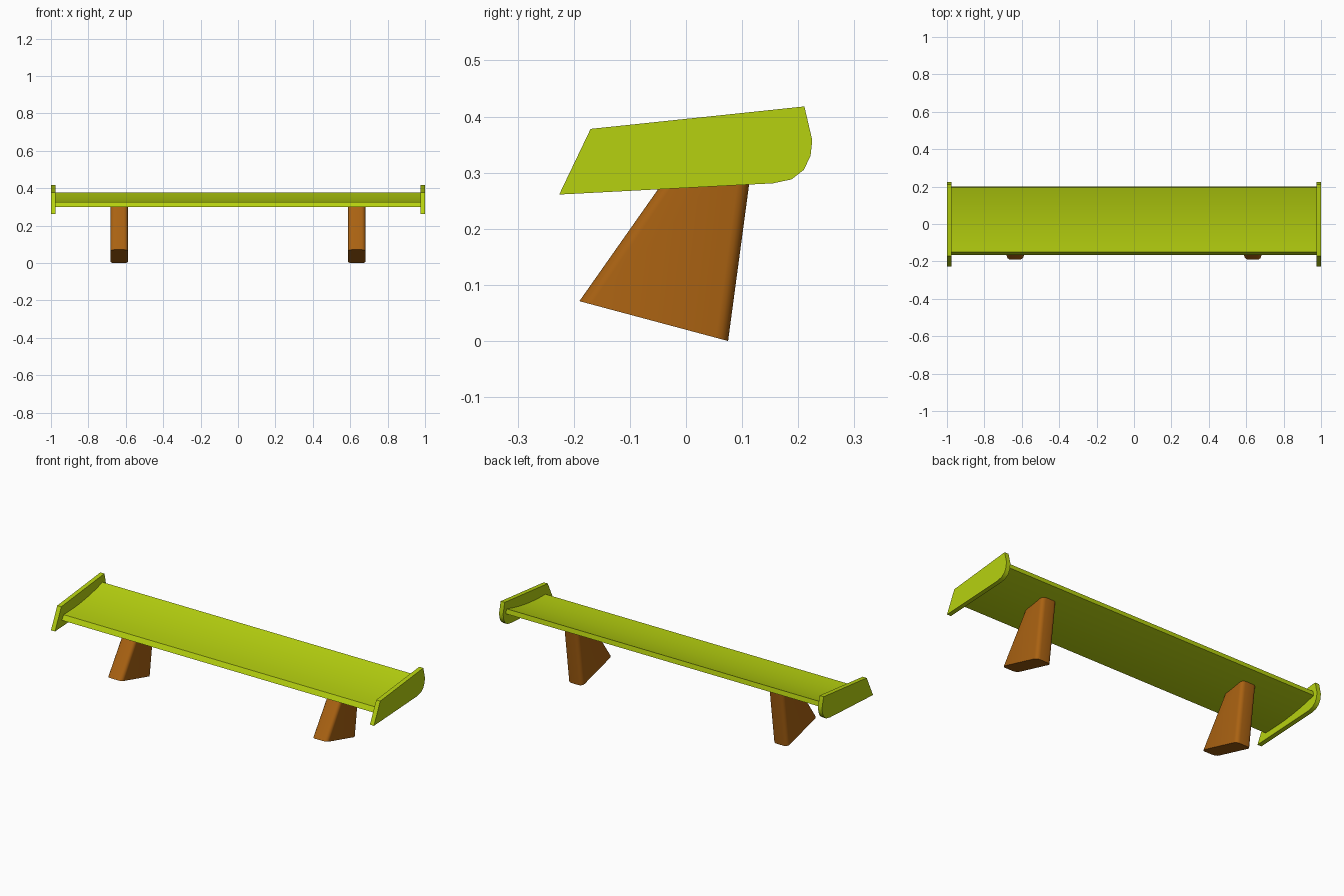
import bpy, bmesh, math
from mathutils import Vector

cube = bpy.data.objects.get("Cube")
if cube:
    bpy.data.objects.remove(cube, do_unlink=True)


def make_material(name, rgb):
    mat = bpy.data.materials.new(name)
    mat.use_nodes = True
    mat.diffuse_color = (*rgb, 1)
    mat.node_tree.nodes["Principled BSDF"].inputs["Base Color"].default_value = (*rgb, 1)
    return mat


LIME = make_material("lime green", (0.47, 0.64, 0.005))
BROWN = make_material("orange brown", (0.40, 0.122, 0.006))


def loft(name, ring_a, ring_b, mat):
    """Closed solid between two matching rings, with smooth sides."""
    bm = bmesh.new()
    a = [bm.verts.new(p) for p in ring_a]
    b = [bm.verts.new(p) for p in ring_b]
    n = len(a)
    bm.faces.new(a)
    bm.faces.new(b[::-1])
    for i in range(n):
        j = (i + 1) % n
        bm.faces.new((a[i], b[i], b[j], a[j]))
    bmesh.ops.recalc_face_normals(bm, faces=bm.faces)
    mesh = bpy.data.meshes.new(name)
    bm.to_mesh(mesh)
    bm.free()
    mesh.materials.append(mat)
    obj = bpy.data.objects.new(name, mesh)
    bpy.context.collection.objects.link(obj)
    bpy.ops.object.select_all(action="DESELECT")
    obj.select_set(True)
    bpy.context.view_layer.objects.active = obj
    bpy.ops.object.shade_smooth_by_angle(angle=math.radians(30))
    return obj


def extrude_x(name, profile, x0, x1, mat):
    return loft(name, [(x0, y, z) for y, z in profile],
                [(x1, y, z) for y, z in profile], mat)


# Wing blade: nearly flat at the front, sweeping up towards the back
STEPS = 14


def sweep(y0, y1, z0, rise):
    return [(y0 + (y1 - y0) * i / STEPS, z0 + rise * (i / STEPS) ** 2.1)
            for i in range(STEPS + 1)]


blade = sweep(-0.15, 0.195, 0.326, 0.05) + sweep(-0.165, 0.2, 0.3, 0.05)[::-1]
extrude_x("wing_blade", blade, -0.98, 0.98, LIME)

# End plates with a rounded lower back corner
plate = [(-0.226, 0.261), (-0.17, 0.378), (0.211, 0.418), (0.225, 0.358),
         (0.222, 0.33), (0.21, 0.305), (0.188, 0.288), (0.155, 0.281)]


def leg_ring(cx, front, back):
    """Rounded cross-section spanning two (y, z) points."""
    f, b = Vector(front), Vector(back)
    length = (b - f).length
    half, r = 0.046, 0.022
    ring = []
    for sx, at_back, start in ((1, 1, 0), (-1, 1, 90), (-1, 0, 180), (1, 0, 270)):
        for k in range(5):
            ang = math.radians(start + 22.5 * k)
            x = sx * (half - r) + r * math.cos(ang)
            d = (length - r if at_back else r) + r * math.sin(ang)
            p = f.lerp(b, d / length)
            ring.append((cx + x, p.x, p.y))
    return ring


for side, s in (("left", 1), ("right", -1)):
    extrude_x(side + "_end_plate", plate, s * 0.975, s, LIME)
    # Raked legs, wider at the foot, sunk into the blade
    loft(side + "_leg",
         leg_ring(s * 0.635, (-0.19, 0.071), (0.075, 0.0)),
         leg_ring(s * 0.635, (-0.017, 0.317), (0.12, 0.335)), BROWN)
